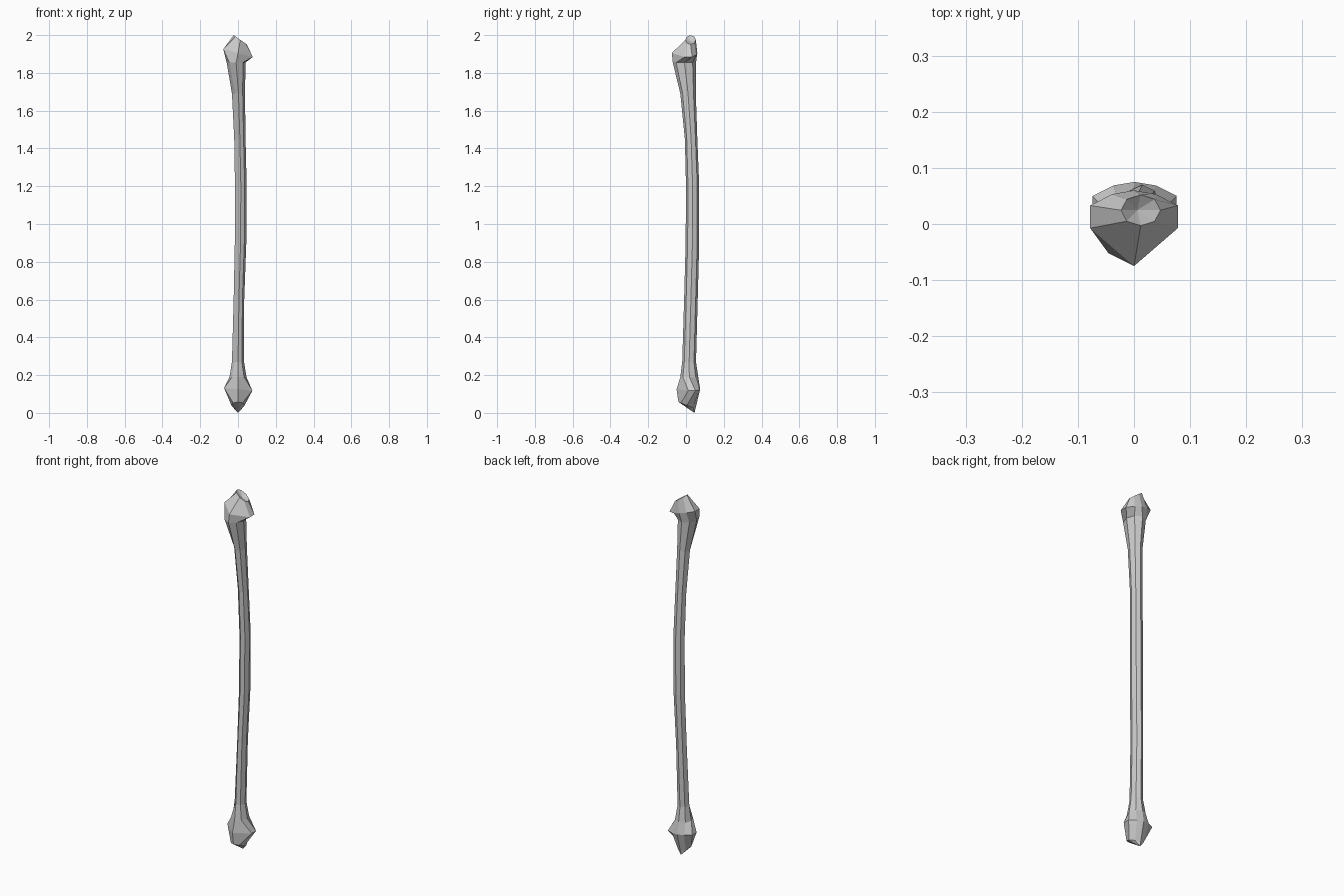
import bpy, bmesh
from mathutils import Vector

if "Cube" in bpy.data.objects:
    bpy.data.objects.remove(bpy.data.objects["Cube"])

# Unit cross-sections, counter-clockwise from the front
SHAFT = [(0, -1), (.65, -.7), (1, 0), (.7, .7), (0, 1), (-.7, .7), (-1, 0), (-.5, -.5)]
HEAD = [(0, -1), (1, 0), (1, .6), (.5, .9), (0, 1), (-.5, .9), (-1, .6), (-1, 0)]
ROUND = [(0, -1), (.71, -.71), (1, 0), (.71, .71), (0, 1), (-.71, .71), (-1, 0), (-.71, -.71)]

# profile, z, x min, x max, y min, y max, z slope along x, z slope along y
rings = [
    (ROUND, .04, -.035, .035, -.04, .05, 0, -.4),    # ankle end
    (HEAD, .125, -.074, .076, -.05, .075, -.1, 0),
    (ROUND, .19, -.045, .045, -.03, .065, 0, 0),
    (SHAFT, .27, -.032, .032, -.02, .053, 0, 0),     # shaft
    (SHAFT, .6, -.023, .033, -.01, .062, 0, 0),
    (SHAFT, .9, -.017, .044, -.002, .07, 0, 0),
    (SHAFT, 1.2, -.016, .046, 0, .07, 0, 0),
    (SHAFT, 1.45, -.02, .04, -.006, .06, 0, 0),
    (SHAFT, 1.69, -.032, .037, -.03, .052, 0, 0),
    (ROUND, 1.855, -.06, .04, -.07, .053, 0, 0),     # knee end
    (HEAD, 1.905, -.078, .078, -.075, .06, -.27, 0),
    (ROUND, 1.975, -.023, .047, -.003, .052, -.7, 0),
]

bm = bmesh.new()
loops = []
for prof, z, x0, x1, y0, y1, sx, sy in rings:
    cx, cy, rx, ry = (x0 + x1) / 2, (y0 + y1) / 2, (x1 - x0) / 2, (y1 - y0) / 2
    loops.append([bm.verts.new((cx + u * rx, cy + v * ry, z + sx * u * rx + sy * v * ry))
                  for u, v in prof])
for a, b in zip(loops, loops[1:]):
    for i in range(8):
        j = (i + 1) % 8
        bm.faces.new((a[i], a[j], b[j], b[i]))

# Pointed bottom and shallow dished top facet
tip = bm.verts.new(Vector((0, .045, 0)))
dish = bm.verts.new(Vector((.006, .025, 1.965)))
for i in range(8):
    j = (i + 1) % 8
    bm.faces.new((loops[0][j], loops[0][i], tip))
    bm.faces.new((loops[-1][i], loops[-1][j], dish))
bmesh.ops.recalc_face_normals(bm, faces=bm.faces)

me = bpy.data.meshes.new("long_bone")
bm.to_mesh(me)
bm.free()
bpy.context.collection.objects.link(bpy.data.objects.new("long_bone", me))
